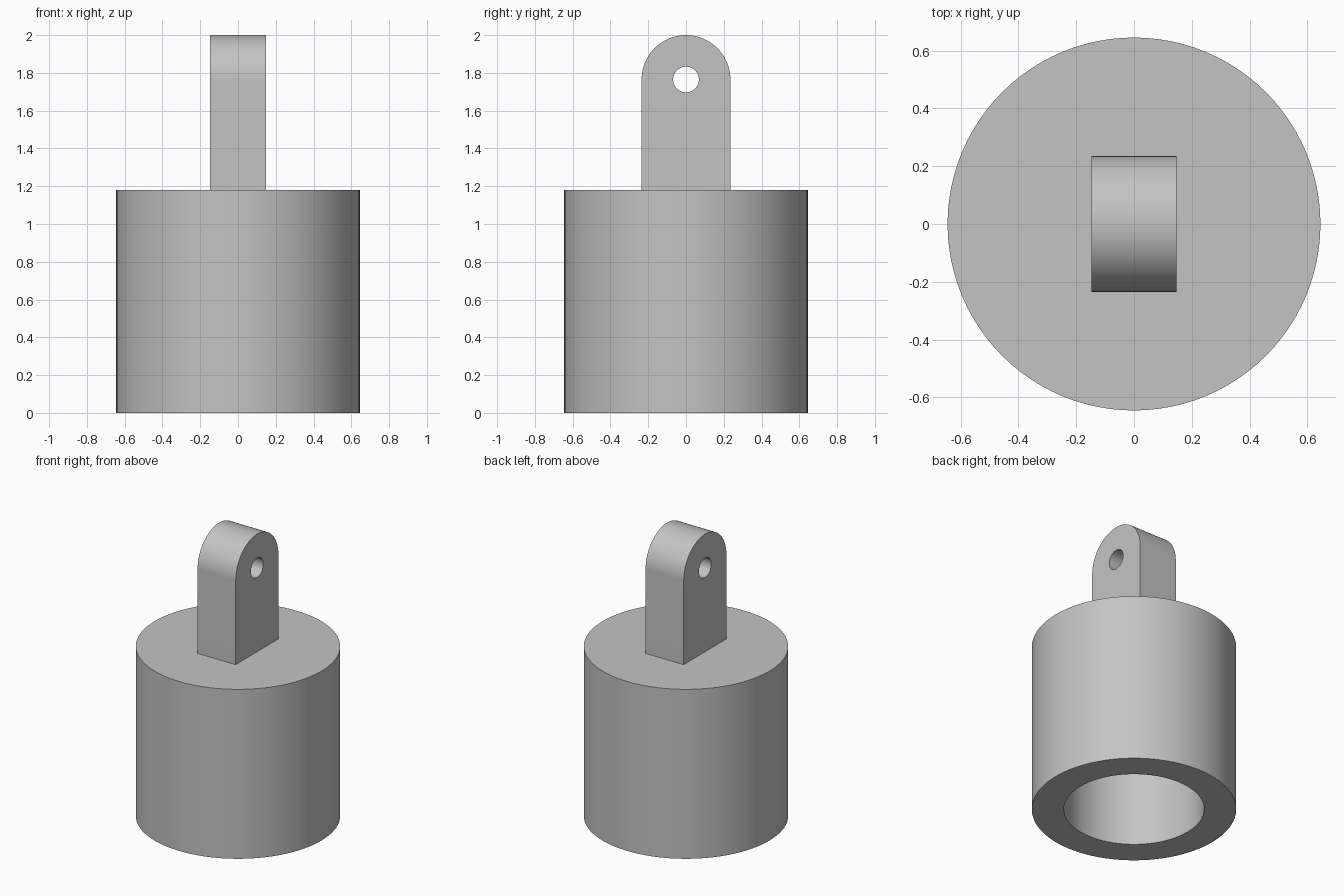
import bpy, bmesh
from math import sin, cos, pi, radians
from mathutils import Matrix, Vector

cube = bpy.data.objects.get("Cube")
if cube:
    bpy.data.objects.remove(cube, do_unlink=True)

# Dimensions
BODY_R, BORE_R, BODY_H, BORE_H = 0.645, 0.443, 1.18, 0.98
LUG_HALF_X, LUG_R, LUG_Z, HOLE_R = 0.147, 0.235, 1.765, 0.068

# Single plain grey
COLOUR = (0.55, 0.55, 0.55, 1)
grey = bpy.data.materials.new("plain_grey")
grey.use_nodes = True
grey.diffuse_color = COLOUR
grey.node_tree.nodes["Principled BSDF"].inputs["Base Color"].default_value = COLOUR


def finish(name, bm):
    """Turn a bmesh into a named, grey, smooth-shaded object."""
    bmesh.ops.remove_doubles(bm, verts=bm.verts, dist=1e-4)
    bmesh.ops.recalc_face_normals(bm, faces=bm.faces)
    mesh = bpy.data.meshes.new(name)
    bm.to_mesh(mesh)
    bm.free()
    mesh.materials.append(grey)
    obj = bpy.data.objects.new(name, mesh)
    bpy.context.collection.objects.link(obj)
    bpy.ops.object.select_all(action="DESELECT")
    obj.select_set(True)
    bpy.context.view_layer.objects.active = obj
    bpy.ops.object.shade_smooth_by_angle(angle=radians(30))
    return obj


def arc(radius, start, end, steps):
    return [(radius * cos(start + (end - start) * i / steps),
             LUG_Z + radius * sin(start + (end - start) * i / steps))
            for i in range(steps + 1)]


# Cylindrical cup, open underneath: lathed half section
bm = bmesh.new()
section = [(0, BORE_H), (BORE_R, BORE_H), (BORE_R, 0),
           (BODY_R, 0), (BODY_R, BODY_H), (0, BODY_H)]
verts = [bm.verts.new((r, 0, z)) for r, z in section]
edges = [bm.edges.new(pair) for pair in zip(verts, verts[1:])]
bmesh.ops.spin(bm, geom=verts + edges, cent=(0, 0, 0), axis=(0, 0, 1),
               angle=2 * pi, steps=96, use_duplicate=False)
finish("cup_body", bm)

# Round-topped lug with a cross hole: filled outline, extruded across x
curve = bpy.data.curves.new("lug_outline", "CURVE")
curve.dimensions = "2D"
curve.fill_mode = "BOTH"
curve.extrude = LUG_HALF_X
base = BODY_H - 0.02
outline = [(-LUG_R, base), (LUG_R, base)] + arc(LUG_R, 0, pi, 48)
hole = arc(HOLE_R, 0, 2 * pi, 48)[:-1]
for points in (outline, hole):
    spline = curve.splines.new("POLY")
    spline.points.add(len(points) - 1)
    for point, (y, z) in zip(spline.points, points):
        point.co = (y, z, 0, 1)
    spline.use_cyclic_u = True
helper = bpy.data.objects.new("lug_outline", curve)
bpy.context.collection.objects.link(helper)
bpy.context.view_layer.update()
evaluated = helper.evaluated_get(bpy.context.evaluated_depsgraph_get())
bm = bmesh.new()
bm.from_mesh(evaluated.to_mesh())
evaluated.to_mesh_clear()
bpy.data.objects.remove(helper, do_unlink=True)
bpy.data.curves.remove(curve)
# Stand the outline up: local x, y, z become world y, z, x
bm.transform(Matrix(((0, 0, 1, 0), (1, 0, 0, 0), (0, 1, 0, 0), (0, 0, 0, 1))))
finish("pin_lug", bm)
